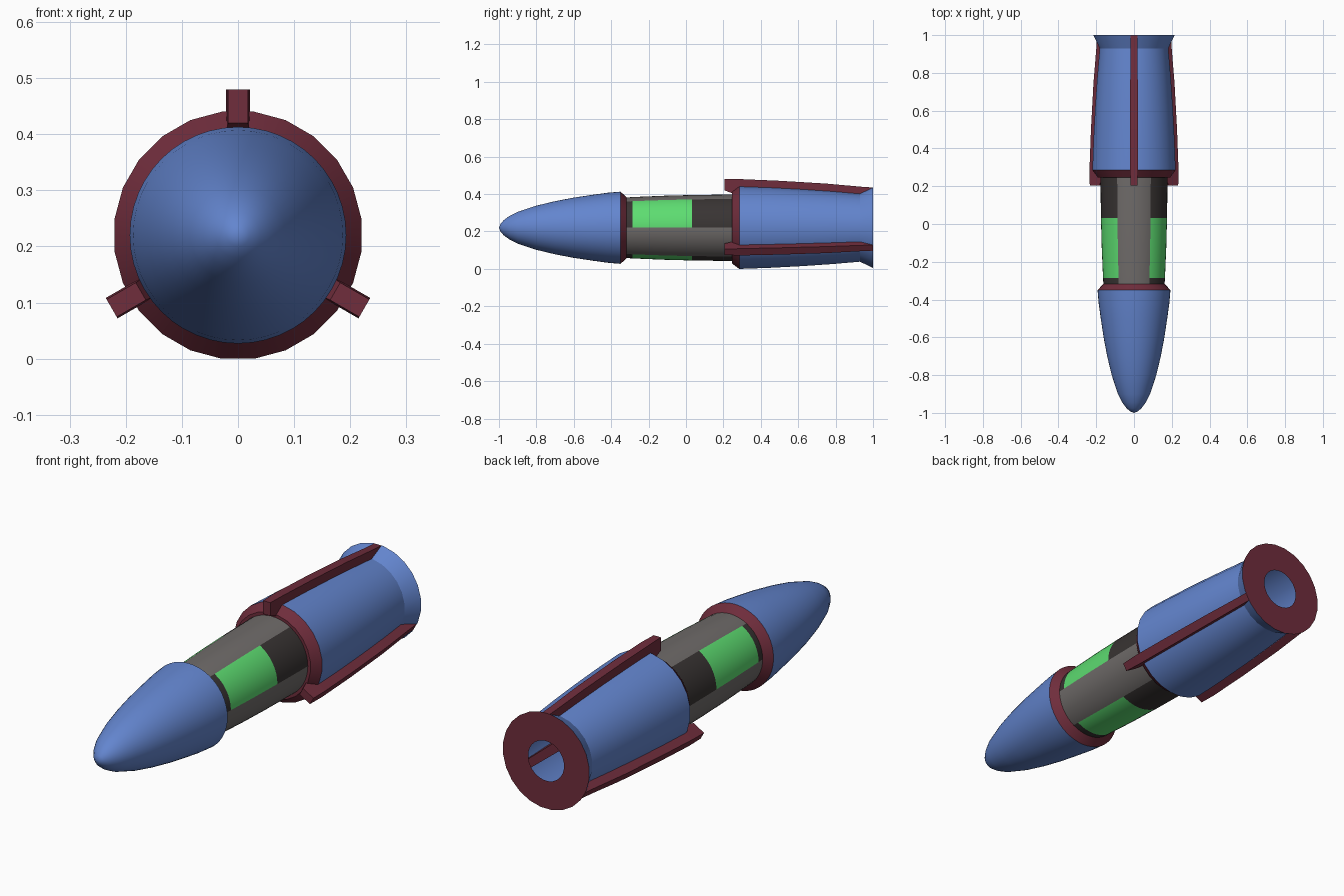
import bpy, bmesh, math
from mathutils import Matrix

if "Cube" in bpy.data.objects:
    bpy.data.objects.remove(bpy.data.objects["Cube"])

AXIS_Z = 0.22


def material(name, rgb):
    m = bpy.data.materials.new(name)
    m.diffuse_color = (*rgb, 1)
    m.use_nodes = True
    m.node_tree.nodes["Principled BSDF"].inputs["Base Color"].default_value = m.diffuse_color
    return m


BLUE = material("blue", (0.125, 0.235, 0.62))
RED = material("dark red", (0.16, 0.026, 0.045))
GREY = material("warm grey", (0.16, 0.148, 0.143))
BLACK = material("charcoal", (0.04, 0.034, 0.033))
GREEN = material("green", (0.11, 0.72, 0.165))


def finish(bm, name, mats, angle=30):
    me = bpy.data.meshes.new(name)
    bm.to_mesh(me)
    bm.free()
    for m in mats:
        me.materials.append(m)
    ob = bpy.data.objects.new(name, me)
    bpy.context.collection.objects.link(ob)
    if angle:
        bpy.ops.object.select_all(action='DESELECT')
        ob.select_set(True)
        bpy.context.view_layer.objects.active = ob
        bpy.ops.object.shade_smooth_by_angle(angle=math.radians(angle))
    return ob


def revolve(name, profile, mats, pick, sides=48, offset=0.0):
    """Spin (y, radius) points around the long axis; pick(band, degrees) gives the material slot."""
    bm = bmesh.new()
    rings = []
    for y, r in profile:
        ring = []
        for i in range(sides):
            a = 2 * math.pi * (i + offset) / sides
            ring.append(bm.verts.new((r * math.cos(a), y, AXIS_Z + r * math.sin(a))))
        rings.append(ring)
    for j in range(len(profile) - 1):
        for i in range(sides):
            k = (i + 1) % sides
            f = bm.faces.new((rings[j][i], rings[j + 1][i], rings[j + 1][k], rings[j][k]))
            f.material_index = pick(j, 360 * (i + 0.5 + offset) / sides)
    bmesh.ops.remove_doubles(bm, verts=bm.verts, dist=1e-5)
    return finish(bm, name, mats)


# Nose cone with a red bevel behind it
nose = [(-1, 0), (-0.992, 0.02), (-0.975, 0.04), (-0.945, 0.062), (-0.9, 0.085),
        (-0.8, 0.118), (-0.7, 0.142), (-0.6, 0.161), (-0.5, 0.176), (-0.42, 0.187),
        (-0.35, 0.193), (-0.315, 0.16), (-0.315, 0.14)]
revolve("nose_cone", nose, [BLUE, RED], lambda j, a: int(j >= 10))

# Middle body: six 60 degree sectors, plain grey or charcoal with a green window
body = [(-0.33, 0.161), (-0.285, 0.164), (-0.12, 0.171), (0.032, 0.175), (0.26, 0.178)]


def body_colour(j, a):
    if int(a // 60) % 2:
        return 0
    return 2 if j in (1, 2) else 1


revolve("middle_body", body, [GREY, BLACK, GREEN], body_colour)

# Hollow rear hull: red front bevel, blue skin with flared tail, red end plate with hole
hull = [(0.245, 0.165), (0.245, 0.192), (0.285, 0.222), (0.45, 0.216), (0.62, 0.207),
        (0.78, 0.196), (0.93, 0.183), (1.0, 0.217), (1.0, 0.09)]
revolve("rear_hull", hull, [BLUE, RED], lambda j, a: int(j < 2 or j == 7),
        sides=24, offset=0.5)

# Three long fins: (y, inner radius, outer radius, half width)
fin = [(0.205, 0.2, 0.26, 0.018), (0.29, 0.168, 0.26, 0.021), (0.5, 0.168, 0.251, 0.021),
       (0.75, 0.168, 0.236, 0.02), (0.94, 0.168, 0.219, 0.018), (0.999, 0.19, 0.215, 0.018)]
for n, turn in enumerate((0, 120, 240)):
    bm = bmesh.new()
    loops = [[bm.verts.new(p) for p in ((-w, y, lo), (w, y, lo), (w, y, hi), (-w, y, hi))]
             for y, lo, hi, w in fin]
    for a, b in zip(loops, loops[1:]):
        for i in range(4):
            bm.faces.new((a[i], a[(i + 1) % 4], b[(i + 1) % 4], b[i]))
    bm.faces.new(loops[0])
    bm.faces.new(loops[-1])
    bmesh.ops.recalc_face_normals(bm, faces=bm.faces)
    bm.transform(Matrix.Translation((0, 0, AXIS_Z)) @ Matrix.Rotation(math.radians(turn), 4, 'Y'))
    finish(bm, f"fin_{n + 1}", [RED], 0)
